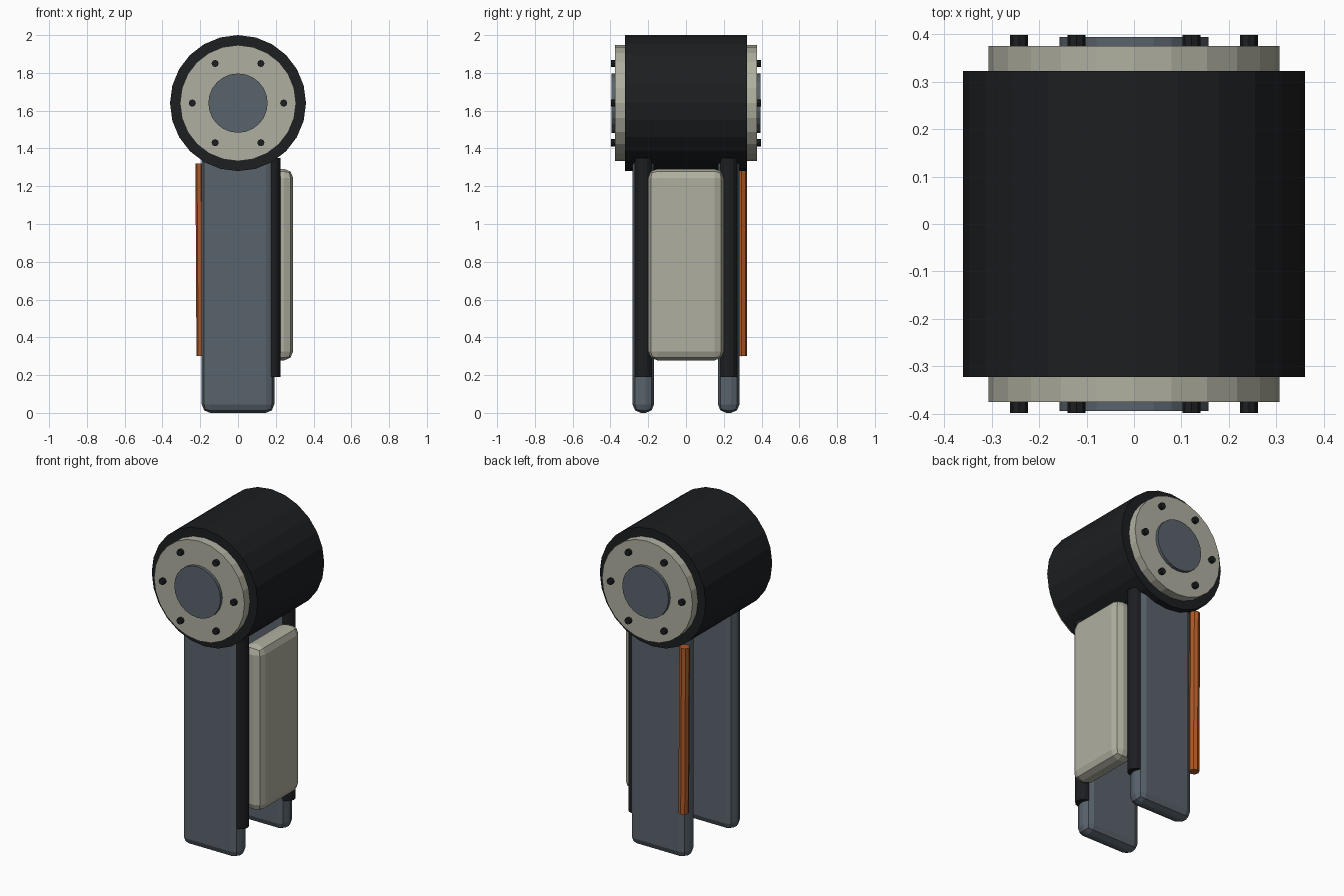
import bpy, bmesh
from math import cos, sin, radians
from mathutils import Matrix

if "Cube" in bpy.data.objects:
    bpy.data.objects.remove(bpy.data.objects["Cube"])


def material(name, rgb):
    m = bpy.data.materials.new(name)
    m.diffuse_color = (*rgb, 1)
    m.use_nodes = True
    m.node_tree.nodes["Principled BSDF"].inputs["Base Color"].default_value = m.diffuse_color
    return m


BLACK = material("black rubber", (0.012, 0.013, 0.015))
SLATE = material("slate metal", (0.10, 0.125, 0.15))
CREAM = material("cream paint", (0.43, 0.43, 0.35))
ORANGE = material("orange cable", (0.42, 0.10, 0.02))


def finish(name, bm, mat):
    mesh = bpy.data.meshes.new(name)
    bm.to_mesh(mesh)
    bm.free()
    mesh.materials.append(mat)
    obj = bpy.data.objects.new(name, mesh)
    bpy.context.collection.objects.link(obj)
    return obj


def cylinder(name, centre, radius, length, sides, mat, along_y=False):
    bm = bmesh.new()
    m = Matrix.Translation(centre)
    if along_y:
        m = m @ Matrix.Rotation(radians(90), 4, 'X')
    bmesh.ops.create_cone(bm, cap_ends=True, segments=sides, radius1=radius,
                          radius2=radius, depth=length, matrix=m)
    return finish(name, bm, mat)


def rounded_box(name, lo, hi, bevel, mat):
    bm = bmesh.new()
    centre = [(a + b) / 2 for a, b in zip(lo, hi)]
    size = [b - a for a, b in zip(lo, hi)]
    bmesh.ops.create_cube(bm, size=1, matrix=Matrix.Translation(centre) @ Matrix.Diagonal((*size, 1)))
    obj = finish(name, bm, mat)
    mod = obj.modifiers.new("rounding", 'BEVEL')
    mod.width = bevel
    mod.segments = 2
    return obj


# Joint drum
AXIS = 1.64
cylinder("joint_drum", (0, 0, AXIS), 0.36, 0.645, 24, BLACK, True)

for side, label in ((-1, "front"), (1, "back")):
    # End flange and hub cap
    cylinder(f"{label}_flange", (0, side * 0.337, AXIS), 0.307, 0.077, 24, CREAM, True)
    cylinder(f"{label}_hub_cap", (0, side * 0.365, AXIS), 0.157, 0.058, 24, SLATE, True)
    # Ring of bolts
    for i in range(6):
        a = radians(60 * i)
        cylinder(f"{label}_bolt_{i + 1}", (0.242 * cos(a), side * 0.378, AXIS + 0.242 * sin(a)),
                 0.019, 0.04, 8, BLACK, True)
    # Arm plate and the piston tube on its edge
    y = side * 0.226
    rounded_box(f"{label}_arm_plate", (-0.192, y - 0.057, 0), (0.192, y + 0.057, 1.45), 0.045, SLATE)
    cylinder(f"{label}_piston_tube", (0.178, y, 0.77), 0.046, 1.16, 12, BLACK)

# Armour panel between the arms
rounded_box("armour_panel", (0.165, -0.2, 0.278), (0.292, 0.2, 1.292), 0.048, CREAM)

# Cable on the rear edge, slightly bent
curve = bpy.data.curves.new("cable", 'CURVE')
curve.dimensions = '3D'
curve.bevel_depth = 0.03
curve.bevel_resolution = 2
curve.use_fill_caps = True
spline = curve.splines.new('POLY')
spline.use_smooth = False
spline.points.add(2)
for p, co in zip(spline.points, ((-0.190, 0.293, 0.30), (-0.193, 0.293, 0.90), (-0.196, 0.293, 1.32))):
    p.co = (*co, 1)
curve.materials.append(ORANGE)
bpy.context.collection.objects.link(bpy.data.objects.new("cable", curve))
